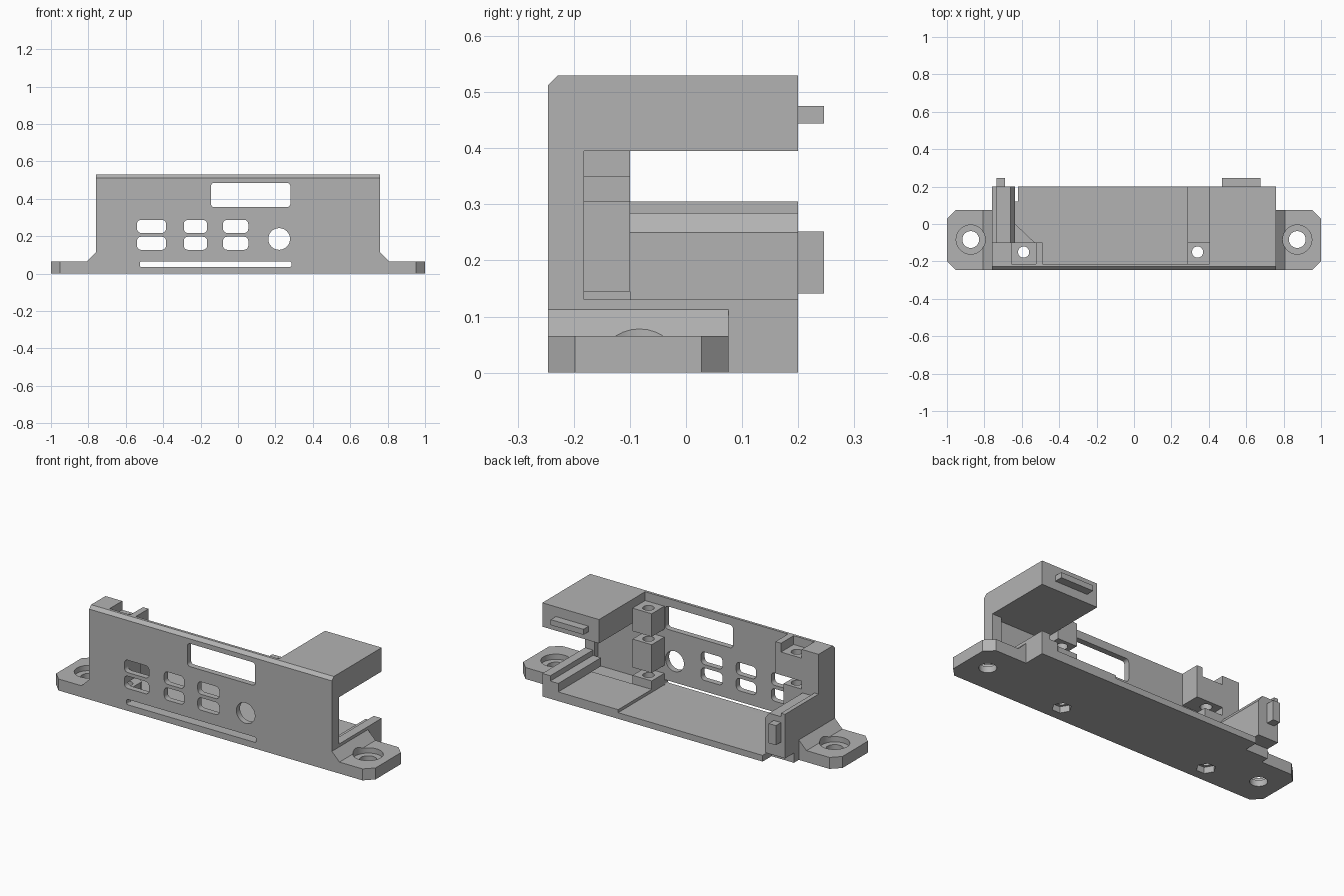
import bpy, bmesh, math

if "Cube" in bpy.data.objects:
    bpy.data.objects.remove(bpy.data.objects["Cube"])

grey = bpy.data.materials.new("matte grey")
grey.use_nodes = True
grey.diffuse_color = (0.45, 0.45, 0.45, 1)
grey.node_tree.nodes["Principled BSDF"].inputs["Base Color"].default_value = (0.45, 0.45, 0.45, 1)


def prism(name, points, lo, hi, axis="z"):
    """Extrude a flat outline along one axis; outline uses the other two axes in order."""
    place = {"x": lambda a, b, c: (c, a, b),
             "y": lambda a, b, c: (a, c, b),
             "z": lambda a, b, c: (a, b, c)}[axis]
    bm = bmesh.new()
    low = [bm.verts.new(place(a, b, lo)) for a, b in points]
    high = [bm.verts.new(place(a, b, hi)) for a, b in points]
    bm.faces.new(low)
    bm.faces.new(high)
    for i in range(len(points)):
        j = (i + 1) % len(points)
        bm.faces.new((low[i], low[j], high[j], high[i]))
    bmesh.ops.recalc_face_normals(bm, faces=bm.faces)
    mesh = bpy.data.meshes.new(name)
    bm.to_mesh(mesh)
    bm.free()
    mesh.materials.append(grey)
    obj = bpy.data.objects.new(name, mesh)
    bpy.context.collection.objects.link(obj)
    return obj


def box(name, x0, x1, y0, y1, z0, z1):
    return prism(name, [(x0, y0), (x1, y0), (x1, y1), (x0, y1)], z0, z1)


def circle(a, b, r, n=32):
    return [(a + r * math.cos(math.tau * i / n), b + r * math.sin(math.tau * i / n)) for i in range(n)]


def rounded(a0, a1, b0, b1, r, n=5):
    corners = [(a1 - r, b1 - r), (a0 + r, b1 - r), (a0 + r, b0 + r), (a1 - r, b0 + r)]
    return [(a + r * math.cos(math.pi / 2 * (q + i / n)), b + r * math.sin(math.pi / 2 * (q + i / n)))
            for q, (a, b) in enumerate(corners) for i in range(n + 1)]


def cut(obj, cutter):
    mod = obj.modifiers.new("cut", "BOOLEAN")
    mod.operation = "DIFFERENCE"
    mod.solver = "EXACT"
    mod.object = cutter
    bpy.context.view_layer.objects.active = obj
    bpy.ops.object.modifier_apply(modifier=mod.name)
    bpy.data.objects.remove(cutter)


W, FRONT, INNER, BACK, TOP = 0.76, -0.246, -0.213, 0.2, 0.53
FLOOR = 0.035
SCREWS = ((0.34, -0.15), (-0.59, -0.15))

# Front panel with bevelled top edge and port openings
panel = prism("front_panel", [(FRONT, 0), (INNER, 0), (INNER, TOP), (FRONT + 0.018, TOP), (FRONT, TOP - 0.018)],
              -W, W, "x")
openings = [rounded(-0.145, 0.28, 0.355, 0.485, 0.018),
            rounded(-0.525, 0.285, FLOOR, 0.065, 0.008),
            circle(0.22, 0.185, 0.058)]
for x0, x1 in ((-0.54, -0.385), (-0.29, -0.165), (-0.08, 0.055)):
    for z0, z1 in ((0.127, 0.197), (0.217, 0.287)):
        openings.append(rounded(x0, x1, z0, z1, 0.022))
for outline in openings:
    cut(panel, prism("port_cutter", outline, -0.3, -0.19, "y"))

# Floor with notched corner, screw holes and nut pockets
floor = prism("floor", [(-W, INNER), (W, INNER), (W, BACK), (-0.62, BACK), (-0.62, 0.12), (-W, 0.12)], 0, FLOOR)
for x, y in SCREWS:
    cut(floor, prism("nut_cutter", circle(x, y, 0.05, 6), -0.1, 0.1))
box("raised_floor", 0.285, W, -0.1, BACK, FLOOR, 0.052)

# Mounting ears with counterbored holes and wedge fillets
for side, s in (("left", 1), ("right", -1)):
    c = 0.048
    ear = prism(side + "_ear", [(s * W, FRONT), (s * (1 - c), FRONT), (s, FRONT + c), (s, 0.028),
                                (s * (1 - c), 0.076), (s * W, 0.076)], 0, 0.065)
    wedge = prism(side + "_ear_wedge", [(s * W, 0.065), (s * 0.808, 0.065), (s * W, 0.113)], FRONT, 0.076, "y")
    cut(ear, prism("hole_cutter", circle(s * 0.873, -0.083, 0.045), -0.1, 0.2))
    for part in (ear, wedge):
        cut(part, prism("bore_cutter", circle(s * 0.873, -0.083, 0.078), 0.035, 0.2))

# Screw columns split by the board slots
for name, (x, y), x0, x1 in (("left", SCREWS[0], 0.285, 0.405), ("right", SCREWS[1], -0.655, -0.54)):
    for level, z0, z1 in (("lower", FLOOR, 0.1), ("middle", 0.145, 0.305), ("upper", 0.35, 0.48)):
        wide = 0.015 if (name == "right" and level == "upper") else 0
        post = box(f"{name}_{level}_post", x0, x1 + wide, INNER, -0.1, z0, z1)
        cut(post, prism("screw_cutter", circle(x, y, 0.03, 24), -0.1, 0.6))

# Left end: overhanging box, return wall and low rails
box("overhang_box", 0.405, W, INNER, BACK, 0.395, TOP)
box("left_return_wall", 0.7, W, INNER, -0.182, FLOOR, 0.395)
box("left_outer_rail", 0.71, W, -0.182, BACK, 0.052, 0.13)
box("left_inner_rail", 0.66, 0.71, -0.182, BACK, 0.052, 0.1)
box("box_snap_tab", 0.47, 0.675, BACK, 0.246, 0.444, 0.475)

# Right end: corner block, ridge, stepped side wall and snap tab
box("right_corner_block", -W, -0.655, INNER, -0.1, FLOOR, TOP)
box("right_ridge", -0.525, -0.49, INNER, -0.1, 0.35, TOP)
box("right_wall_foot", -W, -0.635, -0.1, 0.12, FLOOR, 0.055)
prism("right_side_wall", [(-W, 0.055), (-0.635, 0.055), (-0.635, 0.25), (-0.66, 0.285),
                          (-0.735, 0.285), (-0.735, 0.305), (-W, 0.305)], -0.1, BACK, "y")
box("wall_snap_tab", -0.735, -0.69, BACK, 0.246, 0.141, 0.252)
prism("right_gusset", [(-0.635, 0), (-0.635, -0.1), (-0.53, -0.1)], FLOOR, 0.1)

# Crisp flat faces with smooth round holes
for obj in bpy.context.scene.objects:
    obj.select_set(obj.type == "MESH")
bpy.context.view_layer.objects.active = panel
bpy.ops.object.shade_smooth_by_angle(angle=math.radians(25))
